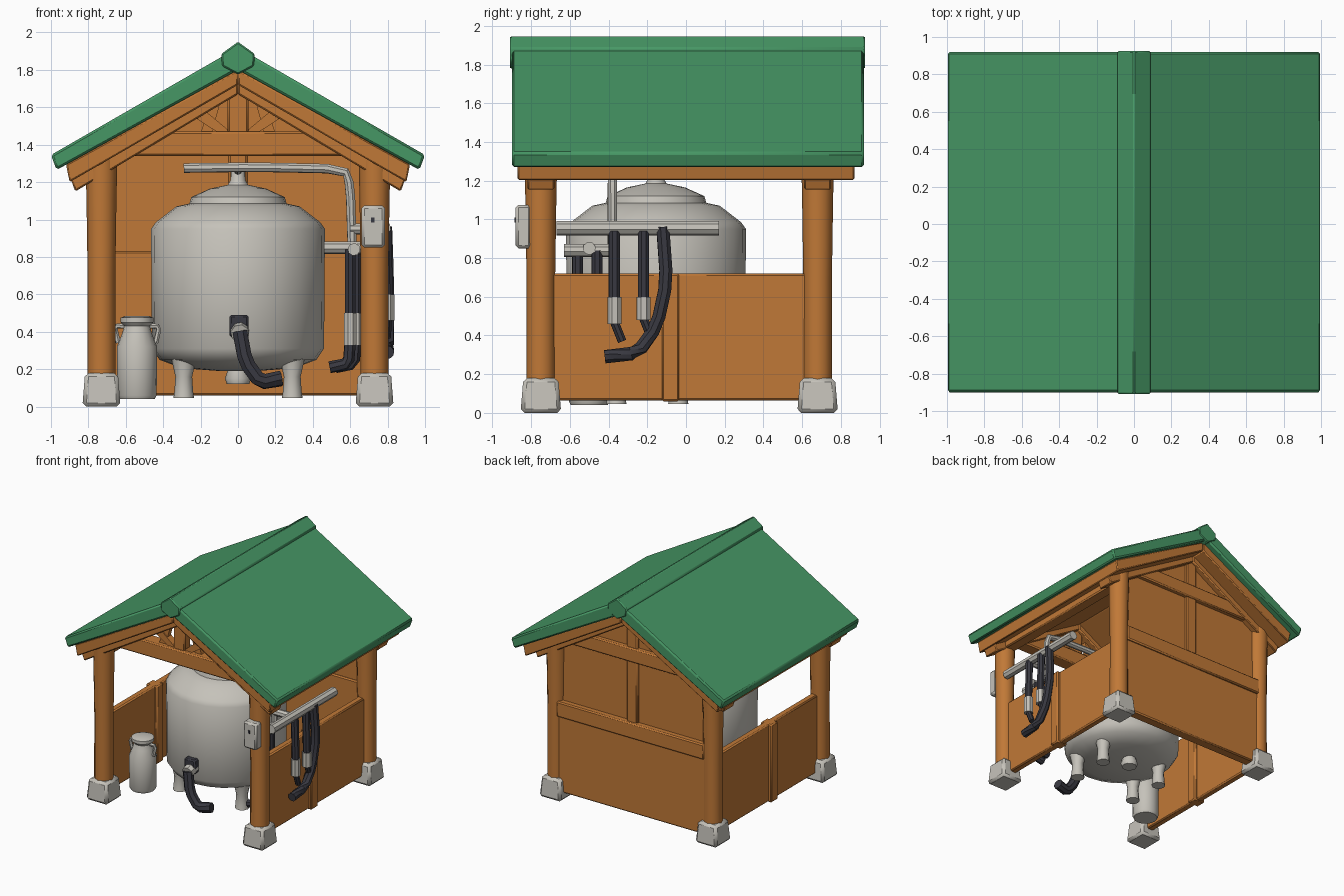
import bpy, bmesh, math
from mathutils import Vector

if "Cube" in bpy.data.objects:
    bpy.data.objects.remove(bpy.data.objects["Cube"])


def material(name, rgb):
    m = bpy.data.materials.new(name)
    m.diffuse_color = (*rgb, 1)
    m.use_nodes = True
    m.node_tree.nodes["Principled BSDF"].inputs["Base Color"].default_value = m.diffuse_color
    return m


GREEN = material("roof green", (0.062, 0.31, 0.13))
WOOD = material("orange wood", (0.53, 0.19, 0.038))
GREY = material("pale metal", (0.56, 0.54, 0.49))
BLACK = material("black rubber", (0.04, 0.04, 0.052))


def finish(name, bm, mat, bevel=0.0):
    bmesh.ops.recalc_face_normals(bm, faces=bm.faces)
    me = bpy.data.meshes.new(name)
    bm.to_mesh(me)
    bm.free()
    ob = bpy.data.objects.new(name, me)
    bpy.context.collection.objects.link(ob)
    me.materials.append(mat)
    if bevel:
        b = ob.modifiers.new("bevel", 'BEVEL')
        b.width, b.segments = bevel, 1
    bpy.ops.object.select_all(action='DESELECT')
    ob.select_set(True)
    bpy.context.view_layer.objects.active = ob
    bpy.ops.object.shade_smooth_by_angle(angle=math.radians(40))
    return ob


def box(name, x, y, z, mat, top=1.0, bevel=0.01):
    """Box from (min, max) ranges; top scales the upper face."""
    cx, cy = sum(x) / 2, sum(y) / 2
    bm = bmesh.new()
    bmesh.ops.create_cube(bm, size=1)
    for v in bm.verts:
        s = top if v.co.z > 0 else 1
        v.co = (cx + v.co.x * (x[1] - x[0]) * s, cy + v.co.y * (y[1] - y[0]) * s,
                z[1] if v.co.z > 0 else z[0])
    return finish(name, bm, mat, bevel)


def prism(name, pts, y0, y1, mat, bevel=0.008):
    """Extrude an x-z outline along y."""
    bm = bmesh.new()
    f = bm.faces.new([bm.verts.new((x, y0, z)) for x, z in pts])
    r = bmesh.ops.extrude_face_region(bm, geom=[f])
    for v in r['geom']:
        if isinstance(v, bmesh.types.BMVert):
            v.co.y = y1
    return finish(name, bm, mat, bevel)


def lathe(name, prof, x, y, mat, n=20):
    """Stack of rings from (radius, height) pairs, capped at both ends."""
    bm = bmesh.new()
    rings = [[bm.verts.new((x + r * math.cos(2 * math.pi * i / n),
                            y + r * math.sin(2 * math.pi * i / n), z)) for i in range(n)]
             for r, z in prof]
    for a, b in zip(rings, rings[1:]):
        for i in range(n):
            bm.faces.new((a[i], a[(i + 1) % n], b[(i + 1) % n], b[i]))
    bm.faces.new(rings[0])
    bm.faces.new(rings[-1])
    return finish(name, bm, mat)


def tube(name, pts, r, mat, n=8):
    """Round tube along a path, with sampled smooth corners."""
    pts = [Vector(p) for p in pts]
    if len(pts) > 2:
        q = [pts[0]]
        for a, b in zip(pts, pts[1:]):
            q += [a * 0.8 + b * 0.2, a * 0.2 + b * 0.8]
        pts = q + [pts[-1]]
    bm = bmesh.new()
    rings = []
    for i, p in enumerate(pts):
        t = (pts[min(i + 1, len(pts) - 1)] - pts[max(i - 1, 0)]).normalized()
        u = t.cross(Vector((0.31, 0.9, 0.2))).normalized()
        w = t.cross(u)
        rings.append([bm.verts.new(p + r * (u * math.cos(2 * math.pi * k / n)
                                            + w * math.sin(2 * math.pi * k / n))) for k in range(n)])
    for a, b in zip(rings, rings[1:]):
        for k in range(n):
            bm.faces.new((a[k], a[(k + 1) % n], b[(k + 1) % n], b[k]))
    bm.faces.new(rings[0])
    bm.faces.new(rings[-1])
    return finish(name, bm, mat)


def mirror_pts(pts, s):
    return [(x * s, z) for x, z in pts]


# Roof, its wooden lining, rafters, side walls, posts and footings
for s, side in ((-1, "left"), (1, "right")):
    prism(side + "_roof_slab", mirror_pts([(0, 1.92), (1.0, 1.345), (0.97, 1.265), (0, 1.80)], s),
          -0.90, 0.92, GREEN, 0.012)
    prism(side + "_roof_lining", mirror_pts([(0, 1.80), (0.92, 1.295), (0.90, 1.20), (0, 1.72)], s),
          -0.87, 0.87, WOOD)
    for y, end in ((-0.75, "front"), (0.68, "back")):
        prism(f"{side}_{end}_rafter",
              mirror_pts([(0, 1.79), (0.91, 1.26), (0.87, 1.15), (0, 1.67)], s),
              y - 0.07, y + 0.07, WOOD)
        x = 0.73 * s
        lathe(f"{side}_{end}_post", [(0.075, 0.1), (0.074, 0.7), (0.08, 1.1), (0.085, 1.33)],
              x, y, WOOD, 12)
        box(f"{side}_{end}_footing", (x - 0.102, x + 0.102), (y - 0.105, y + 0.105),
            (0, 0.18), GREY, 0.86, 0.02)
    box(side + "_wall", sorted((0.69 * s, 0.75 * s)), (-0.70, 0.64), (0.065, 0.72), WOOD)
    box(side + "_wall_batten", sorted((0.67 * s, 0.775 * s)), (-0.125, -0.035), (0.06, 0.72), WOOD)
    box(side + "_top_plate", sorted((0.68 * s, 0.78 * s)), (-0.72, 0.66), (1.215, 1.33), WOOD)
prism("ridge_cap", [(-0.09, 1.885), (0, 1.95), (0.09, 1.885), (0.085, 1.82), (0, 1.775), (-0.085, 1.82)],
      -0.91, 0.925, GREEN)

# Front truss
box("truss_beam", (-0.72, 0.72), (-0.81, -0.69), (1.34, 1.47), WOOD)
box("truss_king_post", (-0.055, 0.055), (-0.79, -0.71), (1.46, 1.72), WOOD)
for s in (-1, 1):
    prism("truss_strut", mirror_pts([(0.03, 1.46), (0.10, 1.46), (0.27, 1.57), (0.21, 1.61)], s),
          -0.78, -0.72, WOOD, 0)
    prism("truss_outer_strut", mirror_pts([(0.14, 1.46), (0.20, 1.46), (0.14, 1.66), (0.08, 1.68)], s),
          -0.77, -0.73, WOOD, 0)

# Back wall with gable, rail and centre stud
box("back_wall_lower", (-0.70, 0.70), (0.64, 0.73), (0.06, 0.74), WOOD)
prism("back_wall_upper", [(-0.70, 0.72), (0.70, 0.72), (0.70, 1.32), (0, 1.74), (-0.70, 1.32)],
      0.655, 0.70, WOOD, 0)
box("back_rail", (-0.69, 0.69), (0.64, 0.75), (0.70, 0.83), WOOD)
box("back_stud", (-0.05, 0.05), (0.64, 0.725), (0.80, 1.70), WOOD)
box("back_tie_beam", (-0.70, 0.70), (0.63, 0.74), (1.34, 1.46), WOOD)

# Tank with legs and spout
TY = -0.155
lathe("tank", [(0.10, 0.19), (0.30, 0.205), (0.42, 0.25), (0.46, 0.31), (0.465, 0.95), (0.44, 0.985),
               (0.33, 1.07), (0.26, 1.085), (0.25, 1.12), (0.15, 1.165), (0.055, 1.185),
               (0.04, 1.21), (0.035, 1.28)], 0, TY, GREY, 24)
for x in (-0.29, 0.29):
    for y in (-0.36, -0.04):
        lathe("tank_leg", [(0.055, 0.045), (0.05, 0.08), (0.045, 0.16), (0.07, 0.27)], x, y, GREY, 10)
lathe("tank_drain", [(0.06, 0.12), (0.07, 0.15), (0.05, 0.21)], 0, -0.06, GREY, 10)
box("spout_mount", (-0.045, 0.055), (-0.66, -0.58), (0.37, 0.49), BLACK)
tube("spout", [(0.01, -0.59, 0.42), (0.01, -0.69, 0.39)], 0.05, GREY)
tube("spout_hose", [(0.01, -0.68, 0.40), (0.04, -0.70, 0.24), (0.12, -0.70, 0.13), (0.23, -0.68, 0.15)],
     0.042, BLACK)

# Milk can with two handles
CX, CY = -0.54, -0.50
lathe("can", [(0.095, 0.04), (0.105, 0.06), (0.108, 0.32), (0.08, 0.39), (0.07, 0.43),
              (0.088, 0.45), (0.088, 0.475), (0.06, 0.485)], CX, CY, GREY, 16)
for s in (-1, 1):
    tube("can_handle", [(CX + s * 0.07, CY, 0.43), (CX + s * 0.12, CY, 0.43), (CX + s * 0.10, CY, 0.34)],
         0.014, GREY, 6)

# Overhead pipe from the tank to the side line
tube("overhead_pipe", [(-0.29, -0.38, 1.275), (0.10, -0.38, 1.28), (0.57, -0.38, 1.27),
                       (0.60, -0.38, 1.18), (0.61, -0.38, 0.86)], 0.026, GREY)
tube("tank_link_pipe", [(0, TY, 1.26), (0, -0.38, 1.275)], 0.022, GREY)

# Outside milking line: bar, hoses and cups
tube("outer_bar", [(0.78, -0.67, 0.955), (0.78, 0.17, 0.955)], 0.038, GREY)
tube("bar_bracket", [(0.60, -0.38, 0.95), (0.78, -0.38, 0.95)], 0.03, GREY)
for y, low in ((-0.37, 0.46), (-0.22, 0.48)):
    tube("outer_hose", [(0.79, y, 0.94), (0.80, y, 0.58)], 0.031, BLACK)
    tube("outer_cup", [(0.80, y, 0.60), (0.80, y, low)], 0.038, GREY)
    tube("outer_cup_tip", [(0.80, y, low + 0.01), (0.795, y + 0.04, low - 0.09)], 0.024, BLACK)
tube("outer_long_hose", [(0.79, -0.12, 0.96), (0.80, -0.10, 0.68), (0.80, -0.15, 0.45),
                         (0.80, -0.25, 0.31), (0.80, -0.42, 0.29)], 0.036, BLACK)

# Inside milking line
tube("inner_bar", [(0.46, -0.50, 0.85), (0.66, -0.50, 0.85)], 0.034, GREY)
tube("inner_rail", [(0.62, -0.63, 0.84), (0.62, -0.35, 0.84)], 0.034, GREY)
for y, x in ((-0.56, 0.60), (-0.46, 0.63)):
    tube("inner_hose", [(x, y, 0.84), (x, y, 0.48)], 0.03, BLACK)
    tube("inner_cup", [(x, y, 0.50), (x, y, 0.33)], 0.036, GREY)
    tube("inner_hose_tail", [(x, y, 0.34), (x - 0.01, y, 0.23), (x - 0.11, y, 0.21)], 0.032, BLACK)

# Control box on the front post, with a dark knob
box("control_box", (0.66, 0.785), (-0.88, -0.80), (0.85, 1.075), GREY, 1.0, 0.015)
box("control_knob", (0.712, 0.73), (-0.886, -0.878), (0.985, 1.01), BLACK, 1.0, 0)
